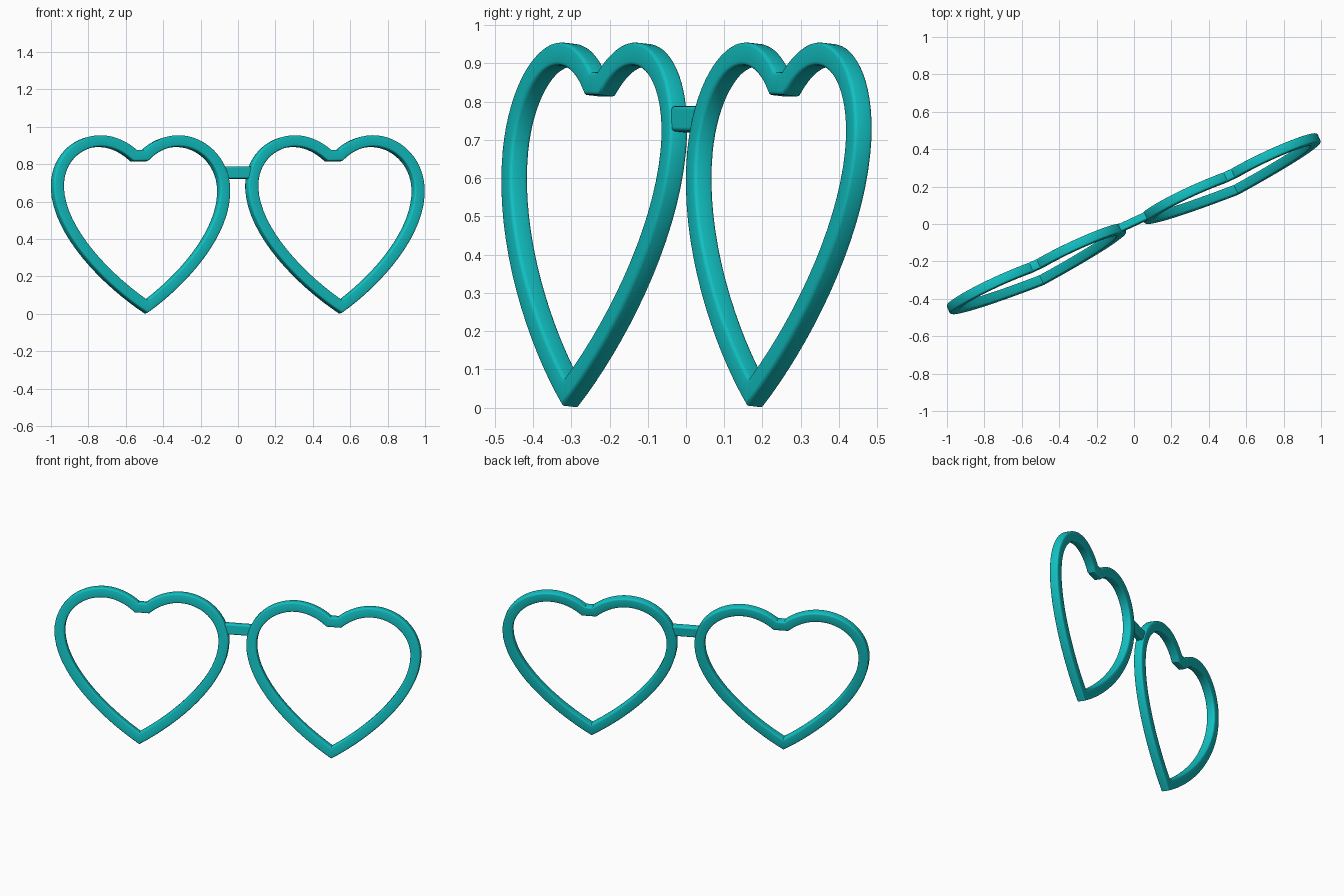
import bpy
import bmesh
from math import radians, pi, cos, sin
from mathutils import Vector, Matrix
from mathutils.geometry import interpolate_bezier

cube = bpy.data.objects.get("Cube")
if cube:
    bpy.data.objects.remove(cube, do_unlink=True)

teal = bpy.data.materials.new("teal plastic")
teal.use_nodes = True
color = (0.006, 0.53, 0.54, 1)
teal.diffuse_color = color
teal.node_tree.nodes["Principled BSDF"].inputs["Base Color"].default_value = color

RIM, DEPTH, ROUND = 0.06, 0.052, 0.009
SPACING = 0.573

# Whole pair is turned about z and leans back a little
placement = (Matrix.Translation((0.028, -0.062, 0.003))
             @ Matrix.Rotation(radians(24.9), 4, "Z")
             @ Matrix.Rotation(radians(-6), 4, "X"))


def finish(obj):
    obj.data.materials.append(teal)
    bpy.ops.object.select_all(action="DESELECT")
    obj.select_set(True)
    bpy.context.view_layer.objects.active = obj
    bpy.ops.object.shade_smooth_by_angle(angle=radians(35))


def heart_outline():
    """Outer heart, counter-clockwise from the tip, with a flat notch."""
    curves = [
        ((0, 0), (0.24, 0.15), (0.52, 0.42), (0.52, 0.67)),
        ((0.52, 0.67), (0.52, 0.84), (0.38, 0.955), (0.23, 0.955)),
        ((0.23, 0.955), (0.13, 0.955), (0.055, 0.905), (0.022, 0.877)),
    ]
    half = []
    for c in curves:
        pts = interpolate_bezier(*[Vector((x, z, 0)) for x, z in c], 17)
        half += [p.to_2d() for p in pts[(1 if half else 0):]]
    return half + [Vector((-p.x, p.y)) for p in reversed(half[1:])]


def inset_directions(pts):
    """Mitred inward direction at every outline point."""
    result = []
    for i, p in enumerate(pts):
        a = (p - pts[i - 1]).normalized()
        b = (pts[(i + 1) % len(pts)] - p).normalized()
        na, nb = Vector((-a.y, a.x)), Vector((-b.y, b.x))
        result.append((na + nb) / (1 + na.dot(nb)))
    return result


def rim_section():
    """Rounded rectangle as (inset, depth) pairs."""
    corners = [(RIM - ROUND, DEPTH / 2 - ROUND, 0), (ROUND, DEPTH / 2 - ROUND, 1),
               (ROUND, ROUND - DEPTH / 2, 2), (RIM - ROUND, ROUND - DEPTH / 2, 3)]
    return [(x + ROUND * cos(pi / 2 * (q + k / 3)), y + ROUND * sin(pi / 2 * (q + k / 3)))
            for x, y, q in corners for k in range(4)]


def heart_rim(name, x):
    pts = heart_outline()
    dirs = inset_directions(pts)
    bm = bmesh.new()
    rings = []
    for p, d in zip(pts, dirs):
        ring = []
        for inset, depth in rim_section():
            q = p + d * inset
            ring.append(bm.verts.new((q.x, depth, q.y)))
        rings.append(ring)
    for i, ring in enumerate(rings):
        last = rings[i - 1]
        for j in range(len(ring)):
            bm.faces.new((last[j - 1], last[j], ring[j], ring[j - 1]))
    bmesh.ops.recalc_face_normals(bm, faces=bm.faces)
    mesh = bpy.data.meshes.new(name)
    bm.to_mesh(mesh)
    bm.free()
    obj = bpy.data.objects.new(name, mesh)
    bpy.context.collection.objects.link(obj)
    obj.matrix_world = placement @ Matrix.Translation((x, 0, 0))
    finish(obj)


heart_rim("right_heart_rim", -SPACING)
heart_rim("left_heart_rim", SPACING)

# Short nose bridge between the rims
bpy.ops.mesh.primitive_cube_add(size=1)
bridge = bpy.context.object
bridge.name = "nose_bridge"
bridge.data.transform(Matrix.Diagonal((0.16, 0.042, 0.066, 1)))
bridge.matrix_world = placement @ Matrix.Translation((0, 0, 0.755))
bevel = bridge.modifiers.new("rounded edges", "BEVEL")
bevel.width = 0.009
bevel.segments = 3
finish(bridge)
